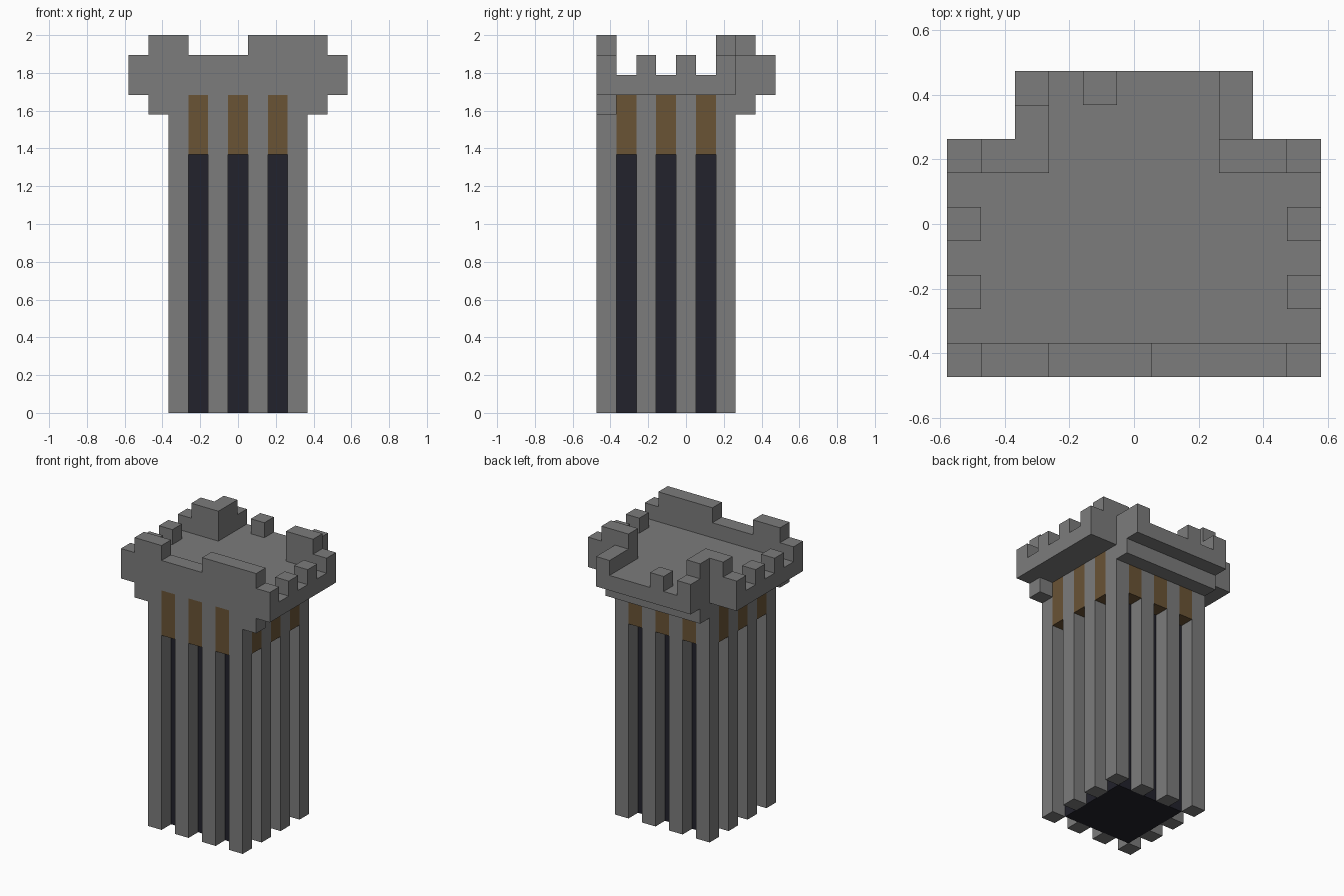
import bpy
import bmesh
from mathutils import Vector

U = 2 / 19  # one block; all dimensions below are in blocks

default = bpy.data.objects.get("Cube")
if default:
    bpy.data.objects.remove(default, do_unlink=True)


def material(name, rgb):
    mat = bpy.data.materials.new(name)
    mat.use_nodes = True
    color = (*rgb, 1)
    mat.diffuse_color = color
    bsdf = mat.node_tree.nodes["Principled BSDF"]
    bsdf.inputs["Base Color"].default_value = color
    bsdf.inputs["Roughness"].default_value = 0.9
    return mat


stone = material("grey stone", (0.2, 0.2, 0.2))
wood = material("brown wood", (0.144, 0.087, 0.036))
dark = material("dark core", (0.016, 0.016, 0.025))


def build(name, mat, boxes):
    """One object from boxes given as (x0, x1, y0, y1, z0, z1)."""
    bm = bmesh.new()
    for x0, x1, y0, y1, z0, z1 in boxes:
        lo, hi = Vector((x0, y0, z0)), Vector((x1, y1, z1))
        verts = bmesh.ops.create_cube(bm, size=1)["verts"]
        for v in verts:
            v.co = ((lo + hi) / 2 + v.co * (hi - lo)) * U
    mesh = bpy.data.meshes.new(name)
    bm.to_mesh(mesh)
    bm.free()
    mesh.materials.append(mat)
    obj = bpy.data.objects.new(name, mesh)
    bpy.context.collection.objects.link(obj)


def ring(cells, z0, z1):
    """Unit columns on the shaft's outer ring at the given offsets."""
    spots = {(a, s) for a in cells for s in (-3, 3)}
    spots |= {(s, a) for a, s in spots}
    return [(x - .5, x + .5, y - 1.5, y - .5, z0, z1) for x, y in sorted(spots)]


# Shaft: dark core, stone pillars and wooden panels between their heads
build("shaft_core", dark, [(-2.5, 2.5, -3.5, 1.5, 0, 16)])
build("pillars", stone, ring((-3, -1, 1, 3), 0, 16))
build("wood_panels", wood, ring((-2, 0, 2), 13, 16))

# Brackets beneath the platform
build("front_brackets", stone, [(-4.5, -3.5, -4.5, -3.5, 15, 16),
                                (3.5, 4.5, -4.5, -3.5, 15, 16)])
build("back_corbel", stone, [(-3.5, 3.5, 2.5, 3.5, 15, 16)])

# Platform with a narrower bay at the back
build("platform", stone, [(-5.5, 5.5, -4.5, 2.5, 16, 17),
                          (-3.5, 3.5, 2.5, 4.5, 16, 17)])

# Front parapet with two raised lengths
build("front_parapet", stone, [(-5.5, 5.5, -4.5, -3.5, 17, 18),
                               (-4.5, -2.5, -4.5, -3.5, 18, 19),
                               (0.5, 4.5, -4.5, -3.5, 18, 19)])

# Small merlons along both sides and the back
build("side_merlons", stone, [(x - .5, x + .5, y - .5, y + .5, 17, 18)
                              for x in (-5, 5) for y in (-2, 0)])
build("back_merlon", stone, [(-1.5, -0.5, 3.5, 4.5, 17, 18)])

# Angled corner walls
build("back_right_corner_wall", stone, [(-5.5, -2.5, 1.5, 2.5, 17, 18),
                                        (-3.5, -2.5, 2.5, 4.5, 17, 18),
                                        (-4.5, -2.5, 1.5, 2.5, 18, 19),
                                        (-3.5, -2.5, 2.5, 3.5, 18, 19)])
build("back_left_corner_wall", stone, [(2.5, 5.5, 1.5, 2.5, 17, 18),
                                       (2.5, 3.5, 2.5, 4.5, 17, 18),
                                       (2.5, 4.5, 1.5, 2.5, 18, 19)])
